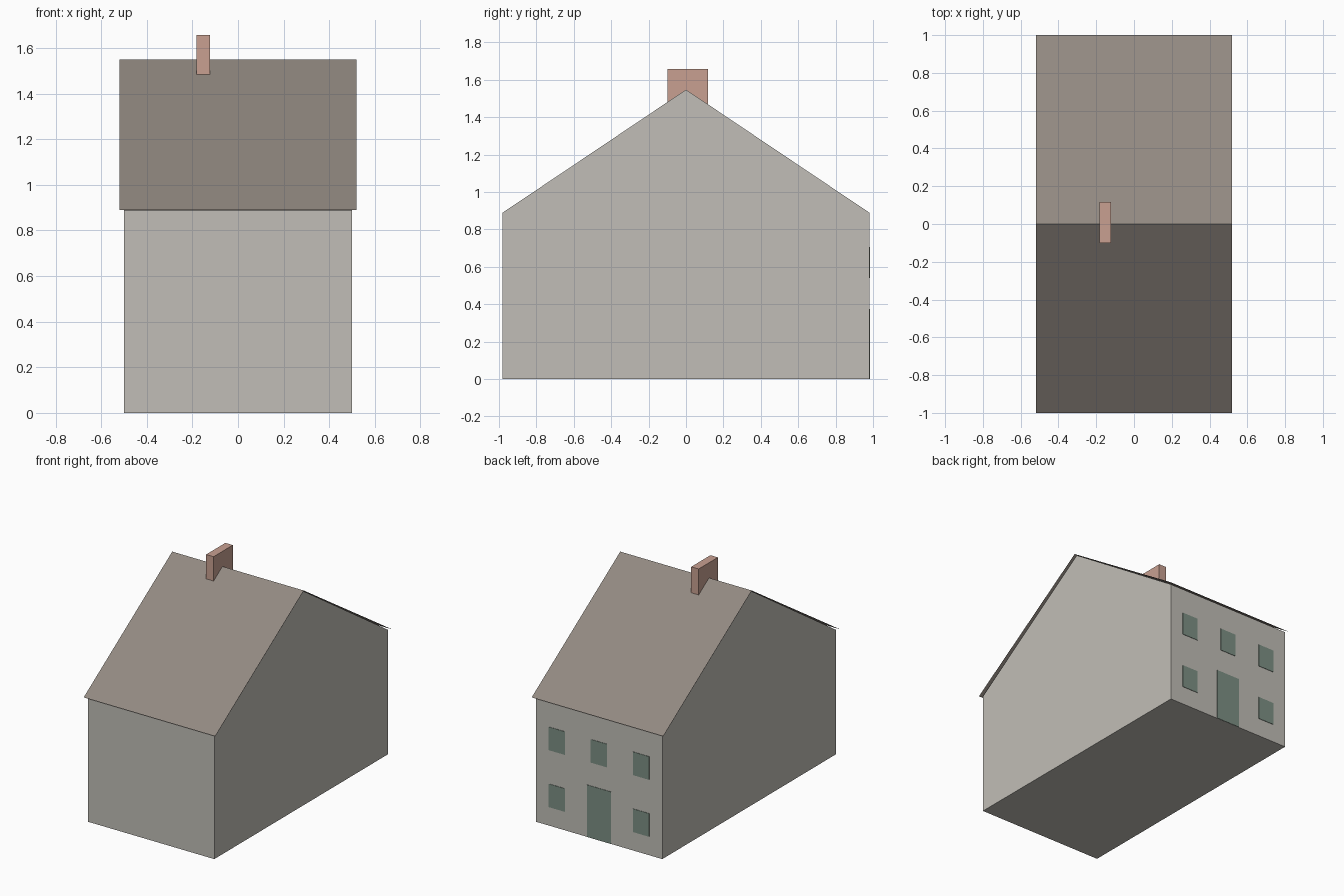
import bpy
import bmesh

cube = bpy.data.objects.get("Cube")
if cube:
    bpy.data.objects.remove(cube, do_unlink=True)


def linear(c):
    c /= 255
    return c / 12.92 if c <= 0.04045 else ((c + 0.055) / 1.055) ** 2.4


def material(name, r, g, b):
    colour = (linear(r), linear(g), linear(b), 1)
    mat = bpy.data.materials.new(name)
    mat.use_nodes = True
    mat.diffuse_color = colour
    mat.node_tree.nodes["Principled BSDF"].inputs["Base Color"].default_value = colour
    return mat


def add_object(name, bm, mat):
    mesh = bpy.data.meshes.new(name)
    bm.to_mesh(mesh)
    bm.free()
    mesh.materials.append(mat)
    obj = bpy.data.objects.new(name, mesh)
    bpy.context.collection.objects.link(obj)
    return obj


def box(name, low, high, mat):
    bm = bmesh.new()
    bmesh.ops.create_cube(bm, size=1)
    for v in bm.verts:
        v.co = [a if c < 0 else b for c, a, b in zip(v.co, low, high)]
    return add_object(name, bm, mat)


def sweep(name, profile, half_width, mat, closed):
    """Sweep a y-z profile along x, as a solid or as an open sheet."""
    bm = bmesh.new()
    verts = [bm.verts.new((-half_width, y, z)) for y, z in profile]
    edges = [bm.edges.new(pair) for pair in zip(verts, verts[1:])]
    if closed:
        geom = [bm.faces.new(verts)]
        result = bmesh.ops.extrude_face_region(bm, geom=geom, use_keep_orig=True)
    else:
        result = bmesh.ops.extrude_edge_only(bm, edges=edges)
    moved = [v for v in result["geom"] if isinstance(v, bmesh.types.BMVert)]
    bmesh.ops.translate(bm, verts=moved, vec=(2 * half_width, 0, 0))
    bmesh.ops.recalc_face_normals(bm, faces=bm.faces)
    if not closed and sum(f.normal.z for f in bm.faces) < 0:
        bmesh.ops.reverse_faces(bm, faces=bm.faces)
    return add_object(name, bm, mat)


wall_grey = material("wall warm grey", 193, 190, 183)
roof_brown = material("roof grey brown", 146, 137, 129)
brick = material("chimney brick", 200, 160, 145)
green = material("opening grey green", 125, 144, 132)

# Gabled house body
wall_y, eave, ridge = 0.982, 0.888, 1.547
sweep("house_walls", [(-wall_y, 0), (wall_y, 0), (wall_y, eave), (0, ridge), (-wall_y, eave)],
      0.5, wall_grey, True)

# Thin overhanging roof
sweep("roof", [(-1, 0.89), (0, 1.55), (1, 0.89)], 0.52, roof_brown, False)

# Chimney across the ridge
box("chimney", (-0.182, -0.1, 1.38), (-0.123, 0.117, 1.658), brick)


# Painted openings on the back wall
def opening(name, x, width, low, high):
    box(name, (x - width / 2, wall_y - 0.002, low), (x + width / 2, wall_y + 0.003, high), green)


opening("back_door", 0, 0.19, 0.001, 0.373)
for side, x in (("left", 0.333), ("middle", 0), ("right", -0.333)):
    opening("upper_window_" + side, x, 0.128, 0.54, 0.706)
    if x:
        opening("lower_window_" + side, x, 0.128, 0.133, 0.299)
